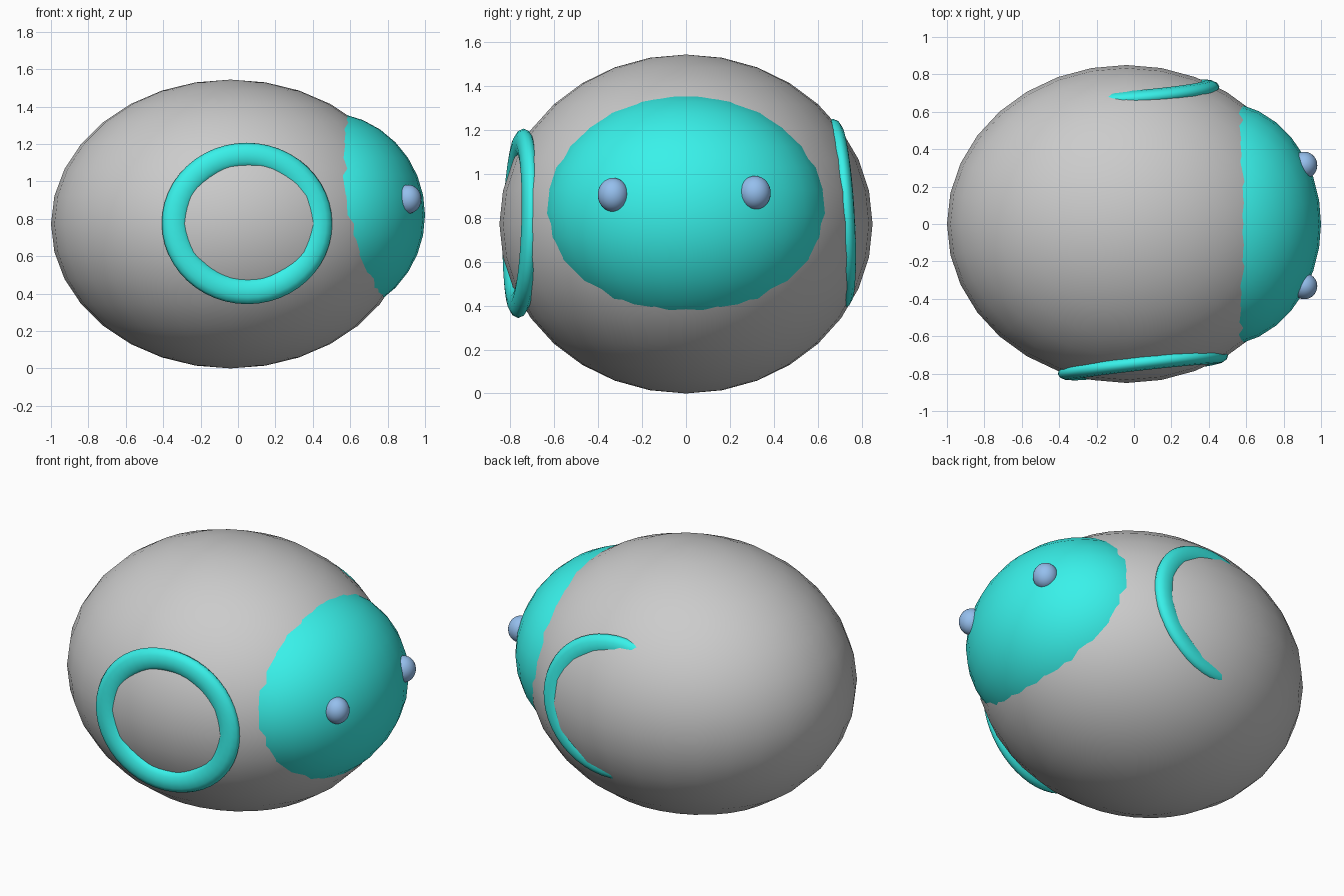
import bpy
from math import pi, atan

if "Cube" in bpy.data.objects:
    bpy.data.objects.remove(bpy.data.objects["Cube"])


def material(name, color):
    m = bpy.data.materials.new(name)
    m.diffuse_color = color
    m.use_nodes = True
    m.node_tree.nodes["Principled BSDF"].inputs["Base Color"].default_value = m.diffuse_color
    return m


teal = material("teal", (0.04, 0.88, 0.82, 1))
blue = material("pale_blue", (0.30, 0.52, 0.85, 1))


def finish(ob, name, mat):
    ob.name = name
    bpy.ops.object.shade_smooth()
    if mat:
        ob.data.materials.append(mat)


def ellipsoid(name, loc, radii, mat=None):
    bpy.ops.mesh.primitive_uv_sphere_add(segments=32, ring_count=16, radius=1)
    ob = bpy.context.object
    ob.scale = radii
    ob.location = loc
    finish(ob, name, mat)


def ring(name, loc, tilt_z, tilt_x):
    # upright flattened ring, stretched a little lengthwise
    bpy.ops.mesh.primitive_torus_add(major_radius=0.375, minor_radius=0.07,
                                     major_segments=48, minor_segments=12)
    ob = bpy.context.object
    for v in ob.data.vertices:
        x, y, z = v.co
        v.co = (x * 1.03, -z * 0.58, y * 0.97)
    ob.data.update()
    ob.rotation_euler = (tilt_x, 0, tilt_z)
    ob.location = loc
    finish(ob, name, teal)


# egg-shaped body and the face cap bulging out of it
ellipsoid("body", (-0.04, 0, 0.772), (0.96, 0.85, 0.772))
ellipsoid("face", (0.46, 0, 0.82), (0.54, 0.653, 0.55), teal)

# eyes
ellipsoid("eye_near", (0.91, -0.332, 0.905), (0.07, 0.07, 0.077), blue)
ellipsoid("eye_far", (0.91, 0.314, 0.914), (0.07, 0.072, 0.077), blue)

# side rings: the far one is partly sunk into the body
ring("side_ring_near", (0.048, -0.752, 0.775), atan(0.11), -0.03)
ring("side_ring_far", (0.0, 0.695, 0.82), atan(0.085), 0.06)
